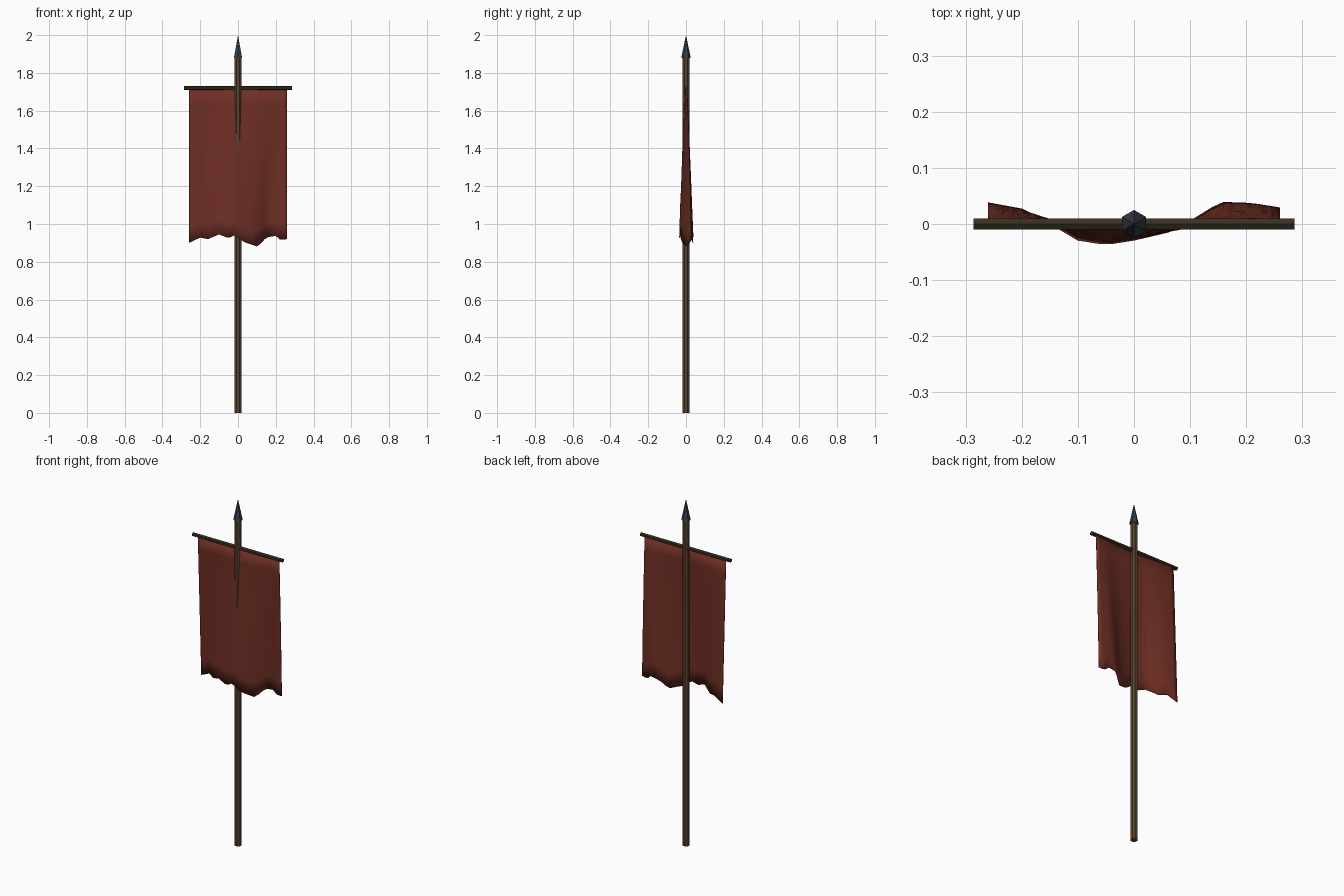
import bpy, bmesh, math
from mathutils import Matrix

if "Cube" in bpy.data.objects:
    bpy.data.objects.remove(bpy.data.objects["Cube"])

def material(name, rgb):
    m = bpy.data.materials.new(name)
    m.diffuse_color = (*rgb, 1)
    m.use_nodes = True
    m.node_tree.nodes["Principled BSDF"].inputs["Base Color"].default_value = m.diffuse_color
    return m

WOOD = material("brown wood", (0.105, 0.058, 0.028))
DARK = material("dark wood", (0.04, 0.028, 0.016))
IRON = material("dark iron", (0.04, 0.048, 0.058))
RED = material("dark red cloth", (0.16, 0.028, 0.018))

def finish(bm, name, mat):
    me = bpy.data.meshes.new(name)
    bmesh.ops.recalc_face_normals(bm, faces=bm.faces)
    bm.to_mesh(me)
    bm.free()
    me.materials.append(mat)
    ob = bpy.data.objects.new(name, me)
    bpy.context.collection.objects.link(ob)
    return ob

def cone(name, mat, sides, r1, r2, depth, matrix):
    bm = bmesh.new()
    bmesh.ops.create_cone(bm, cap_ends=True, segments=sides, radius1=r1,
                          radius2=r2, depth=depth, matrix=matrix)
    return finish(bm, name, mat)

def sample(points, x):
    """Piecewise linear lookup, clamped at both ends."""
    if x <= points[0][0]:
        return points[0][1]
    for (x0, v0), (x1, v1) in zip(points, points[1:]):
        if x <= x1:
            return v0 + (v1 - v0) * (x - x0) / (x1 - x0)
    return points[-1][1]

# pole, spear tip and crossbar
cone("pole", WOOD, 8, 0.019, 0.019, 1.885,
     Matrix.Translation((0, 0, 0.9425)) @ Matrix.Rotation(math.pi / 8, 4, 'Z'))
cone("spear_tip", IRON, 6, 0.025, 0, 0.12, Matrix.Translation((0, 0, 1.94)))
cone("crossbar", DARK, 6, 0.0115, 0.0115, 0.572,
     Matrix.Translation((0, 0, 1.72)) @ Matrix.Rotation(math.pi / 2, 4, 'Y')
     @ Matrix.Rotation(math.pi / 2, 4, 'Z'))

# banner: folds deepen and drift sideways towards the ragged hem
FOLDS = [(-.26, .037), (-.2, .026), (-.14, -.004), (-.1, -.028), (-.05, -.036),
         (0, -.028), (.06, -.014), (.1, .004), (.155, .038), (.21, .036), (.26, .028)]
HEM = [(-.26, .90), (-.2, .928), (-.16, .92), (-.1, .945), (-.05, .925), (-.015, .942),
       (.03, .905), (.105, .88), (.15, .93), (.2, .937), (.225, .915), (.26, .92)]
COLS, ROWS, TOP = 26, 10, 1.72
bm = bmesh.new()
grid = []
for j in range(ROWS + 1):
    t = j / ROWS
    row = []
    for i in range(COLS + 1):
        x = -0.26 + 0.52 * i / COLS
        y = sample(FOLDS, x - 0.05 * (1 - t)) * (0.15 + 0.85 * t)
        row.append(bm.verts.new((x, y, TOP + (sample(HEM, x) - TOP) * t)))
    grid.append(row)
for a, b in zip(grid, grid[1:]):
    for i in range(COLS):
        bm.faces.new((a[i], a[i + 1], b[i + 1], b[i]))
banner = finish(bm, "banner", RED)
for p in banner.data.polygons:
    p.use_smooth = True
mod = banner.modifiers.new("thickness", 'SOLIDIFY')
mod.thickness = 0.003
mod.offset = 0
